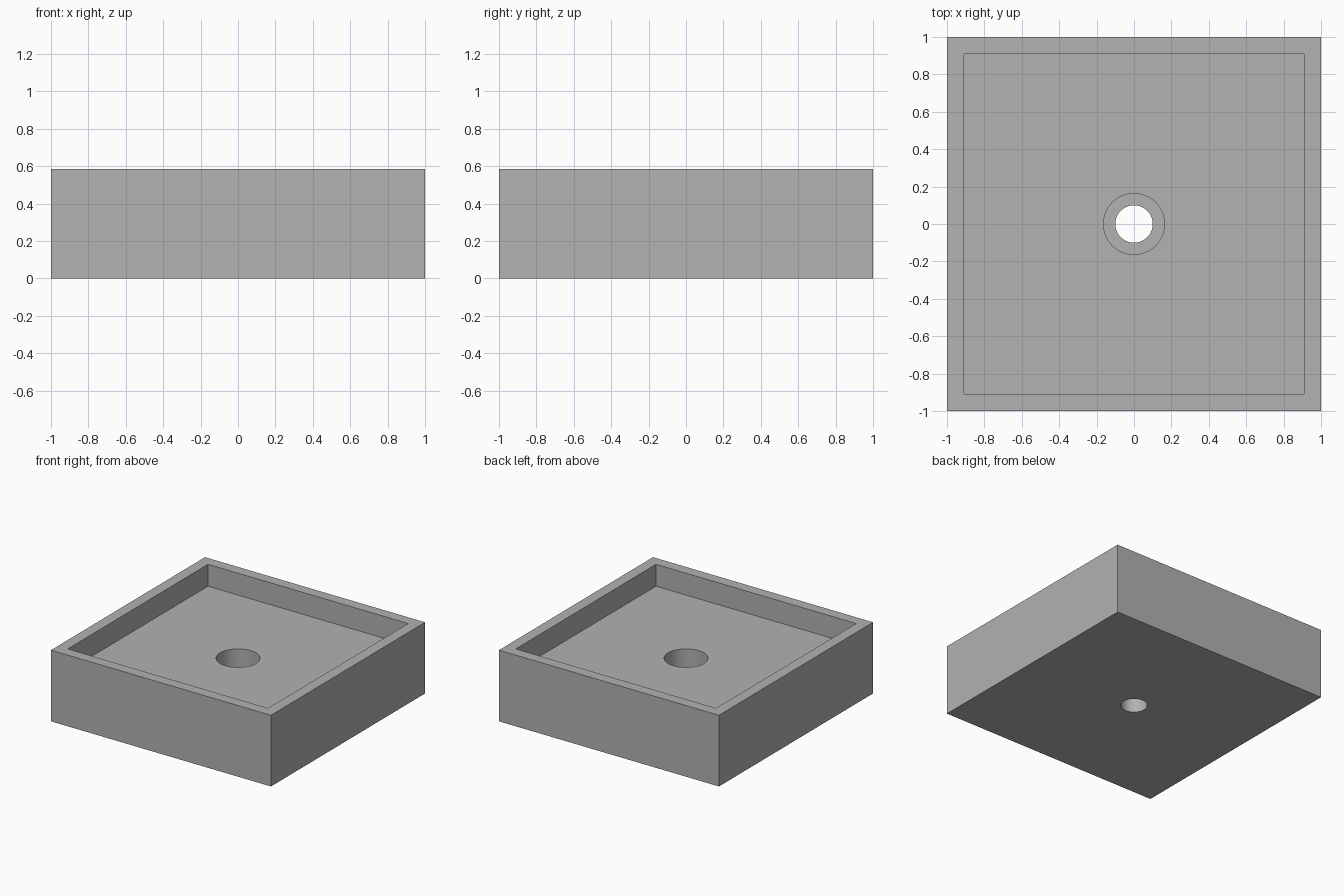
import bpy
from math import radians

if "Cube" in bpy.data.objects:
    bpy.data.objects.remove(bpy.data.objects["Cube"], do_unlink=True)

HEIGHT = 0.585
FLOOR = 0.405     # top of the tray floor
SEAT = 0.2        # bottom of the wide part of the hole

grey = bpy.data.materials.new("plain grey")
grey.use_nodes = True
colour = (0.445, 0.445, 0.445, 1)
grey.diffuse_color = colour
grey.node_tree.nodes["Principled BSDF"].inputs["Base Color"].default_value = colour


def box(name, width, bottom, top):
    bpy.ops.mesh.primitive_cube_add(size=1, location=(0, 0, (bottom + top) / 2))
    obj = bpy.context.object
    obj.name = name
    obj.scale = (width, width, top - bottom)
    bpy.ops.object.transform_apply(location=True, rotation=False, scale=True)
    obj.data.materials.append(grey)
    return obj


def bore(name, radius, bottom, top):
    bpy.ops.mesh.primitive_cylinder_add(vertices=64, radius=radius, depth=top - bottom,
                                        location=(0, 0, (bottom + top) / 2))
    obj = bpy.context.object
    obj.name = name
    obj.data.materials.append(grey)
    return obj


def cut(target, cutter):
    mod = target.modifiers.new(cutter.name, "BOOLEAN")
    mod.operation = "DIFFERENCE"
    mod.solver = "EXACT"
    mod.object = cutter
    cutter.hide_render = True
    bpy.ops.object.select_all(action="DESELECT")
    target.select_set(True)
    bpy.context.view_layer.objects.active = target
    bpy.ops.object.modifier_apply(modifier=mod.name)
    bpy.data.objects.remove(cutter, do_unlink=True)


# Square block with a shallow tray and a stepped screw hole
tray = box("square_tray", 2, 0, HEIGHT)
cut(tray, box("tray_recess", 1.82, FLOOR, 1))
cut(tray, bore("screw_head_bore", 0.163, SEAT, 0.5))
cut(tray, bore("screw_shaft_bore", 0.1, -0.1, 0.5))

bpy.ops.object.shade_smooth_by_angle(angle=radians(30))
